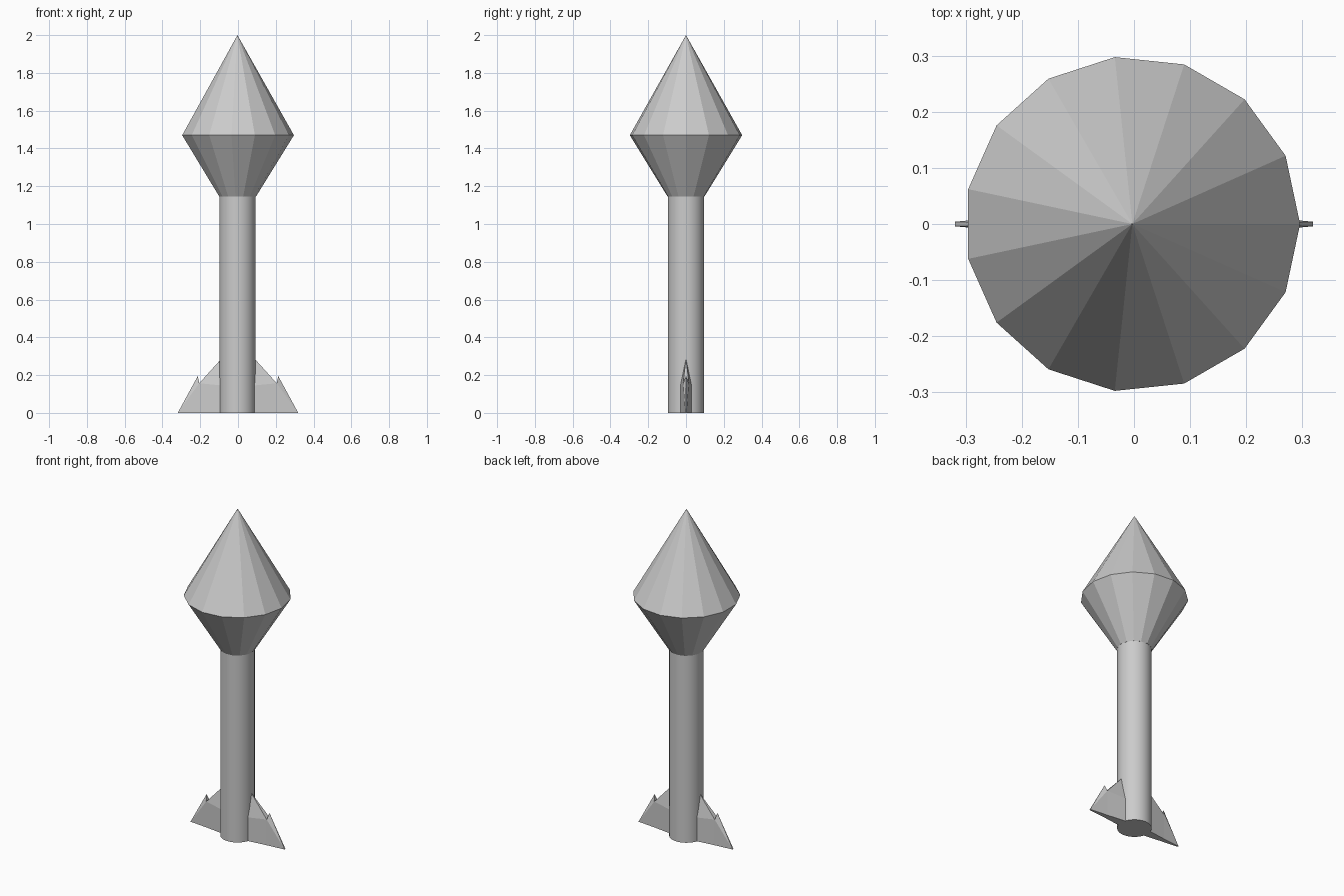
import bpy, bmesh
from math import sin, cos, tau, radians

if "Cube" in bpy.data.objects:
    bpy.data.objects.remove(bpy.data.objects["Cube"])


def finish(name, bm, smooth=False):
    bmesh.ops.recalc_face_normals(bm, faces=bm.faces[:])
    me = bpy.data.meshes.new(name)
    bm.to_mesh(me)
    bm.free()
    ob = bpy.data.objects.new(name, me)
    bpy.context.collection.objects.link(ob)
    if smooth:
        bpy.ops.object.select_all(action='DESELECT')
        ob.select_set(True)
        bpy.context.view_layer.objects.active = ob
        bpy.ops.object.shade_smooth_by_angle(angle=radians(35))
    return ob


def lathe(name, profile, sides, smooth=False, cx=-0.003):
    # closed body of revolution from (radius, z) pairs, bottom to top
    bm = bmesh.new()
    rings = []
    for r, z in profile:
        n = sides if r > 0 else 1
        rings.append([bm.verts.new((cx + r * cos(tau * i / sides), r * sin(tau * i / sides), z))
                      for i in range(n)])
    for a, b in zip(rings, rings[1:]):
        for i in range(sides):
            j = (i + 1) % sides
            if len(b) == 1:
                bm.faces.new((a[i], a[j], b[0]))
            else:
                bm.faces.new((a[i], a[j], b[j], b[i]))
    bm.faces.new(rings[0])
    if len(rings[-1]) > 1:
        bm.faces.new(rings[-1])
    return finish(name, bm, smooth)


# round shaft
lathe("shaft", [(0.096, 0), (0.096, 1.147)], 32, smooth=True)

# faceted double-cone head
lathe("head", [(0.098, 1.145), (0.299, 1.47), (0, 2.0)], 15)


# fin: thick at the shaft, thin at the tip, with a small barb
def fin(name, s):
    bm = bmesh.new()

    def v(x, y, z):
        return bm.verts.new((s * x, y, z))

    peak, barb = v(0.085, 0, 0.29), v(0.213, 0, 0.195)
    sides = []
    for y in (1, -1):
        root, shoulder = v(0.085, y * 0.03, 0), v(0.085, y * 0.03, 0.145)
        mid, notch = v(0.205, y * 0.015, 0), v(0.205, y * 0.015, 0.157)
        tip = v(0.319, y * 0.004, 0)
        sides.append((root, shoulder, mid, notch, tip))
        for f in ((root, shoulder, notch, mid), (shoulder, peak, notch),
                  (notch, barb, tip), (notch, tip, mid)):
            bm.faces.new(f)
    (r1, s1, m1, n1, t1), (r2, s2, m2, n2, t2) = sides
    for f in ((peak, n1, n2), (n1, barb, n2), (barb, t1, t2), (r1, m1, m2, r2),
              (m1, t1, t2, m2), (r1, s1, peak, s2, r2)):
        bm.faces.new(f)
    finish(name, bm)


fin("fin_right", 1)
fin("fin_left", -1)
